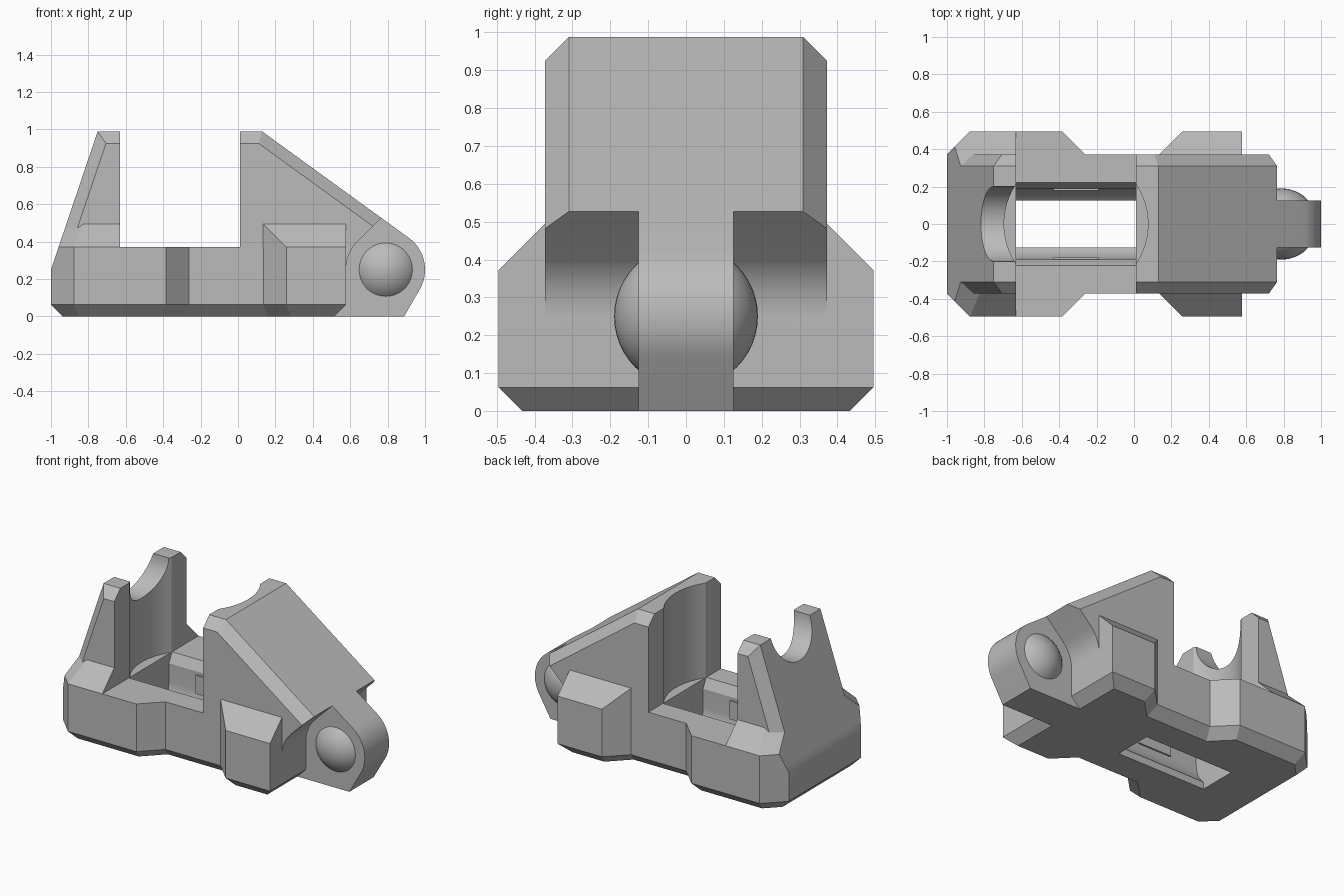
import bpy, bmesh, math
from mathutils import Vector

if "Cube" in bpy.data.objects:
    bpy.data.objects.remove(bpy.data.objects["Cube"])

W, B, T = 0.372, 0.495, 0.988        # narrow half width, wide half width, top height
H, C = 0.372, 0.0625                 # deck height, small chamfer
PX, PZ, PR = 0.79, 0.25, 0.21        # hinge centre and radius

grey = bpy.data.materials.new("plain grey")
grey.diffuse_color = (0.5, 0.5, 0.5, 1)
grey.use_nodes = True
grey.node_tree.nodes["Principled BSDF"].inputs["Base Color"].default_value = grey.diffuse_color


def make(name, bm):
    bmesh.ops.recalc_face_normals(bm, faces=bm.faces)
    me = bpy.data.meshes.new(name)
    bm.to_mesh(me)
    bm.free()
    ob = bpy.data.objects.new(name, me)
    bpy.context.collection.objects.link(ob)
    me.materials.append(grey)
    return ob


def clip(bm, planes):
    """Keep the side of each plane where n.p <= d."""
    for n, d in planes:
        n = Vector(n)
        r = bmesh.ops.bisect_plane(bm, geom=bm.verts[:] + bm.edges[:] + bm.faces[:], dist=1e-6,
                                   plane_co=n * (d / n.length_squared), plane_no=n, clear_outer=True)
        edges = [e for e in r["geom_cut"] if isinstance(e, bmesh.types.BMEdge) and e.is_boundary]
        if edges:
            bmesh.ops.holes_fill(bm, edges=edges)


def block(name, lo, hi, planes=()):
    bm = bmesh.new()
    bmesh.ops.create_cube(bm, size=1)
    for v in bm.verts:
        v.co = [lo[i] + (v.co[i] + 0.5) * (hi[i] - lo[i]) for i in range(3)]
    clip(bm, planes)
    return make(name, bm)


def loft(name, rings, planes=()):
    """Skin equal-length rings and cap both ends."""
    bm = bmesh.new()
    vr = [[bm.verts.new(p) for p in ring] for ring in rings]
    n = len(vr[0])
    for a, b in zip(vr, vr[1:]):
        for i in range(n):
            bm.faces.new((a[i], a[(i + 1) % n], b[(i + 1) % n], b[i]))
    bm.faces.new(vr[0][::-1])
    bm.faces.new(vr[-1])
    bmesh.ops.recalc_face_normals(bm, faces=bm.faces)
    clip(bm, planes)
    return make(name, bm)


def arc(cx, cz, r, a0, a1, n):
    return [(cx + r * math.cos(math.radians(a0 + (a1 - a0) * i / n)),
             cz + r * math.sin(math.radians(a0 + (a1 - a0) * i / n))) for i in range(n + 1)]


def inset(pts, d):
    """Mitred inward offset of a counter-clockwise outline."""
    out = []
    for i, p in enumerate(pts):
        a, p, b = Vector(pts[i - 1]), Vector(p), Vector(pts[(i + 1) % len(pts)])
        e, f = (p - a).normalized(), (b - p).normalized()
        n, m = Vector((-e.y, e.x)), Vector((-f.y, f.x))
        out.append(p + (n + m) * (d / (1 + n.dot(m))))
    return out


def combine(body, other, op):
    mod = body.modifiers.new("join", 'BOOLEAN')
    mod.operation, mod.solver, mod.object = op, 'EXACT', other
    bpy.context.view_layer.objects.active = body
    bpy.ops.object.modifier_apply(modifier=mod.name)
    bpy.data.objects.remove(other, do_unlink=True)


def both(fn):
    return [q for s in (1, -1) for q in fn(s)]


# Slope of the thin end wall
e = Vector((-0.74, 0, 0.25)).normalized()
ed = e.dot(Vector((-1, 0, 0.25)))
# Slope of the hinge-side wall, tangent to the hinge
dx, dz = 0.13 - PX, T - PZ
ang = math.atan2(dz, dx) - math.acos(PR / math.hypot(dx, dz))
s = Vector((math.cos(ang), 0, math.sin(ang)))
sd = s.dot(Vector((0.13, 0, T)))

# Base plate with chamfered underside
half = [(-1, W), (-0.877, B), (-0.385, B), (-0.262, W), (0.135, W), (0.258, B), (0.577, B)]
plan = [(x, -y) for x, y in half] + half[::-1]
low = inset(plan, C)
body = loft("body", [[(p[0], p[1], 0) for p in low], [(p[0], p[1], C) for p in plan],
                     [(p[0], p[1], H) for p in plan]], [(e, ed)])

# Raised shoulders at the thin wall and at the hinge
k = math.sqrt(2)
shoulder = block("end_shoulder", (-1, -B, 0.3), (-0.63, B, B), [(e, ed)] + both(lambda q: [
    ((0, q, 1), B + H), ((-1, q, 0), 0.877 + B), ((-1, q, k), 0.877 + B + k * H)]))
side_blocks = block("side_blocks", (0.135, -B, 0.3), (0.577, B, B), both(lambda q: [
    ((0, q, 1), B + H), ((-1, q, 0), W - 0.135)]))

# Thin end wall with chamfered rim
end_wall = block("end_wall", (-1, -W, 0.1), (-0.63, W, T), [(e, ed)] + both(lambda q: [
    ((0, q, 1), T + W - C), (e + Vector((0, q, 0)), ed + W - C)]))

# Thick hinge-side wall, hollowed around the hinge
wall = block("hinge_wall", (0.01, -W, 0.1), (1.2, W, T), [(s, sd)] + both(lambda q: [
    ((0, q, 1), T + W - C), (s + Vector((0, q, 0)), sd + W - C)]))
prof = [(0.577, -0.1)] + arc(PX, PZ, PX - 0.577, 180, 135, 8)
lx, lz = prof[-1]
prof += [(lx + 0.4, lz + 0.4), (1.5, lz + 0.4), (1.5, -0.1)]
combine(wall, loft("hollow", [[(x, y, z) for x, z in prof] for y in (-0.8, 0.8)]), 'DIFFERENCE')

# Hinge lug
prof = [(0.45, 0), (PX + PR * math.cos(math.pi / 6) - (PZ - PR / 2) / math.sqrt(3), 0)]
prof += arc(PX, PZ, PR, -30, math.degrees(ang), 14)
prof += [(0.6, (sd - s.x * 0.6) / s.z), (0.45, 0.4)]
lug = loft("hinge_lug", [[(x, y, z) for x, z in prof] for y in (-0.125, 0.125)])

for part in (shoulder, side_blocks, end_wall, wall, lug):
    combine(body, part, 'UNION')

# Round upright pocket between the walls
ring = arc(-0.31, 0, 0.385, 0, 360, 64)[:-1]
combine(body, loft("pocket", [[(x, y, z) for x, y in ring] for z in (H, 1.3)]), 'DIFFERENCE')

# Rounded saddle in the thin wall
ring = arc(0, T, 0.2, 0, 360, 48)[:-1]
combine(body, loft("saddle", [[(x, y, z) for y, z in ring] for x in (-1.2, -0.5)]), 'DIFFERENCE')

# Socket slot through the base
a = math.degrees(math.asin(0.125 / 0.19))
right = [(0.125, -0.1)] + arc(0, 0.19, 0.19, a - 90 if a > 45 else -90 + a, 0, 8)
right += [(0.19, 0.31), (0.222, H), (0.222, H + 0.02)]
section = right + [(-y, z) for y, z in right[::-1]]
combine(body, loft("slot", [[(x, y, z) for y, z in section] for x in (-0.63, 0.01)]), 'DIFFERENCE')

# Small catches inside the slot
for q in (1, -1):
    block("catch", (-0.43, min(q * 0.178, q * 0.2), 0.17), (-0.19, max(q * 0.178, q * 0.2), 0.29))

# Hinge ball
bm = bmesh.new()
bmesh.ops.create_uvsphere(bm, u_segments=48, v_segments=24, radius=0.19)
ball = make("hinge_ball", bm)
ball.location = (PX, 0, PZ)

# Smooth the round surfaces, keep the edges crisp
for ob in (body, ball):
    bpy.ops.object.select_all(action='DESELECT')
    ob.select_set(True)
    bpy.context.view_layer.objects.active = ob
    bpy.ops.object.shade_smooth_by_angle(angle=math.radians(20))
